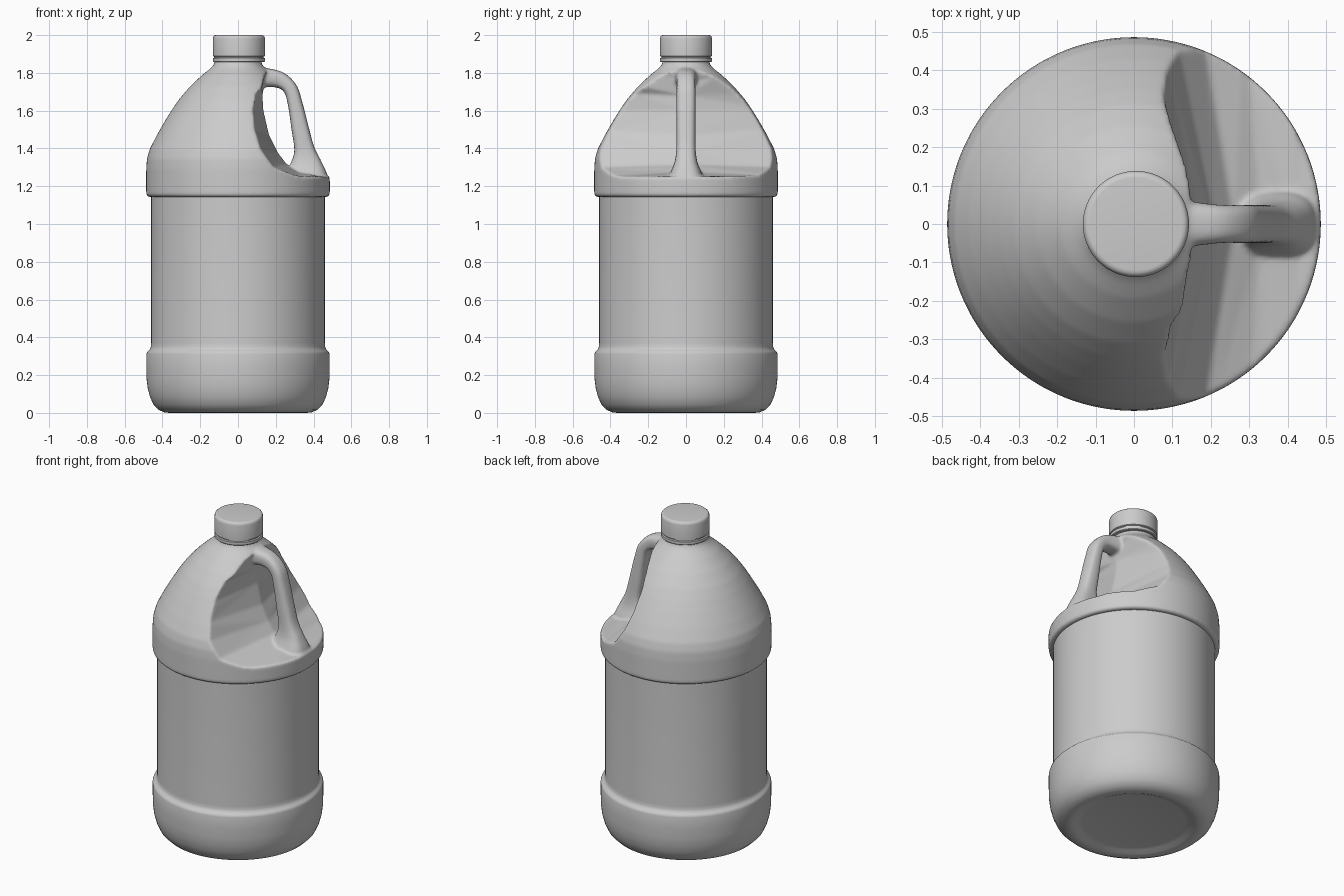
import bpy, bmesh, math
from mathutils import Vector

if "Cube" in bpy.data.objects:
    bpy.data.objects.remove(bpy.data.objects["Cube"])

grey = bpy.data.materials.new("plain_grey")
grey.diffuse_color = (0.6, 0.6, 0.6, 1)
grey.use_nodes = True
grey.node_tree.nodes["Principled BSDF"].inputs["Base Color"].default_value = grey.diffuse_color


def make(name, bm):
    bmesh.ops.remove_doubles(bm, verts=bm.verts, dist=1e-5)
    bmesh.ops.recalc_face_normals(bm, faces=bm.faces)
    me = bpy.data.meshes.new(name)
    bm.to_mesh(me)
    bm.free()
    me.materials.append(grey)
    ob = bpy.data.objects.new(name, me)
    bpy.context.collection.objects.link(ob)
    return ob


def loft(name, rings, closed=True, caps=True):
    bm = bmesh.new()
    vs = [[bm.verts.new(p) for p in r] for r in rings]
    n = len(vs[0])
    for a, b in zip(vs, vs[1:]):
        for i in range(n):
            j = (i + 1) % n
            bm.faces.new((a[i], a[j], b[j], b[i]))
    if caps:
        bm.faces.new(vs[0])
        bm.faces.new(vs[-1])
    return make(name, bm)


def lathe(name, prof, cx=0, n=128, open_top=False):
    rings = [[(cx + max(r, 1e-3) * math.cos(2 * math.pi * i / n),
               max(r, 1e-3) * math.sin(2 * math.pi * i / n), z) for i in range(n)]
             for r, z in prof]
    ob = loft(name, rings, caps=not open_top)
    return ob


def smooth(ob, deg):
    bpy.ops.object.select_all(action='DESELECT')
    ob.select_set(True)
    bpy.context.view_layer.objects.active = ob
    bpy.ops.object.shade_smooth_by_angle(angle=math.radians(deg))


# lower body with flared base and label panel
body = lathe("body", [(0.0, .02), (.29, .02), (.32, .014), (.345, .003), (.365, 0), (.39, .003),
                      (.42, .016), (.447, .043), (.466, .085), (.478, .13), (.484, .18),
                      (.485, .24), (.485, .312), (.482, .322), (.475, .329), (.466, .337),
                      (.461, .35), (.46, .37), (.46, 1.165)], open_top=True)
smooth(body, 50)

# screw cap with tamper ring
cap = lathe("cap", [(0, 1.857), (.134, 1.857), (.138, 1.861), (.138, 1.878), (.131, 1.881),
                    (.131, 1.886), (.138, 1.889), (.138, 1.982), (.135, 1.993),
                    (.128, 1.999), (.12, 2.0), (0, 2.0)], cx=.005)
smooth(cap, 35)

# shoulder solid
shoulder = lathe("shoulder", [(0, 1.143), (.475, 1.143), (.486, 1.155), (.486, 1.29), (.482, 1.345),
                              (.468, 1.395), (.43, 1.47), (.387, 1.545), (.35, 1.605), (.312, 1.66),
                              (.255, 1.727), (.192, 1.787), (.15, 1.82), (.13, 1.84),
                              (.124, 1.855), (.122, 1.87), (0, 1.87)])

# grip recess cutter: wall leans away from the centre plane
inner = [(.18, 1.9), (.145, 1.78), (.13, 1.68), (.135, 1.6), (.165, 1.47), (.21, 1.38),
         (.26, 1.315), (.33, 1.275), (.42, 1.255), (.7, 1.24)]
outer = [(.18, 1.9), (.12, 1.78), (.063, 1.7), (.05, 1.6), (.068, 1.5), (.105, 1.4),
         (.175, 1.3), (.29, 1.25), (.45, 1.243), (.7, 1.24)]
sections = []
for y, pr in ((-.52, outer), (0, inner), (.52, outer)):
    sections.append([(x, y, z) for x, z in [(.18, 2.1)] + pr + [(.7, 2.1)]])
cutter = loft("recess_cutter", sections)

# handle: rounded sections between inner and outer outline (xi, zi, xo, zo, half width)
st = [(.04, 1.70, .06, 1.845, .07), (.13, 1.722, .14, 1.828, .06), (.205, 1.722, .24, 1.802, .05),
      (.246, 1.695, .31, 1.735, .05), (.266, 1.62, .342, 1.64, .05), (.283, 1.5, .373, 1.52, .05),
      (.298, 1.39, .403, 1.41, .051), (.28, 1.325, .44, 1.335, .06), (.25, 1.26, .472, 1.262, .085),
      (.25, 1.2, .475, 1.2, .09)]
st = [Vector(s) for s in st]
path = []
for k in range(len(st) - 1):
    p0, p1, p2, p3 = st[max(k - 1, 0)], st[k], st[k + 1], st[min(k + 2, len(st) - 1)]
    for s in range(5):
        t = s / 5
        path.append(.5 * (2 * p1 + (p2 - p0) * t + (2 * p0 - 5 * p1 + 4 * p2 - p3) * t * t
                          + (3 * p1 - p0 - 3 * p2 + p3) * t ** 3))
path.append(st[-1])
rings = []
for xi, zi, xo, zo, w in path:
    ring = []
    for i in range(24):
        a = 2 * math.pi * i / 24
        c, s = math.cos(a), math.sin(a)
        c = math.copysign(abs(c) ** .7, c)
        s = math.copysign(abs(s) ** .7, s)
        ring.append(((xi + xo) / 2 + c * (xo - xi) / 2, s * w, (zi + zo) / 2 + c * (zo - zi) / 2))
    rings.append(ring)
handle = loft("handle_helper", rings)

# carve, add handle, then blend into one soft moulded skin
for op, tool in (('DIFFERENCE', cutter), ('UNION', handle)):
    m = shoulder.modifiers.new(op, 'BOOLEAN')
    m.operation, m.object, m.solver = op, tool, 'EXACT'
m = shoulder.modifiers.new("skin", 'REMESH')
m.mode, m.voxel_size, m.use_smooth_shade = 'VOXEL', .0075, True
m = shoulder.modifiers.new("soften", 'SMOOTH')
m.factor, m.iterations = .5, 10
dg = bpy.context.evaluated_depsgraph_get()
me = bpy.data.meshes.new_from_object(shoulder.evaluated_get(dg))
shoulder.modifiers.clear()
bm = bmesh.new()
bm.from_mesh(me)
hidden = [f for f in bm.faces if f.calc_center_median().z < 1.155
          and f.calc_center_median().xy.length < .44]
bmesh.ops.delete(bm, geom=hidden, context='FACES')
for f in bm.faces:
    f.smooth = True
    f.material_index = 0
bm.to_mesh(me)
bm.free()
me.materials.clear()
me.materials.append(grey)
shoulder.data = me
shoulder.name = "shoulder_with_handle"
for ob in (cutter, handle):
    bpy.data.objects.remove(ob)

# close the base centre with the lathe's first ring
bm = bmesh.new()
bm.from_mesh(body.data)
low = [e for e in bm.edges if e.is_boundary and e.verts[0].co.z < .1]
bmesh.ops.holes_fill(bm, edges=low)
bm.to_mesh(body.data)
bm.free()
